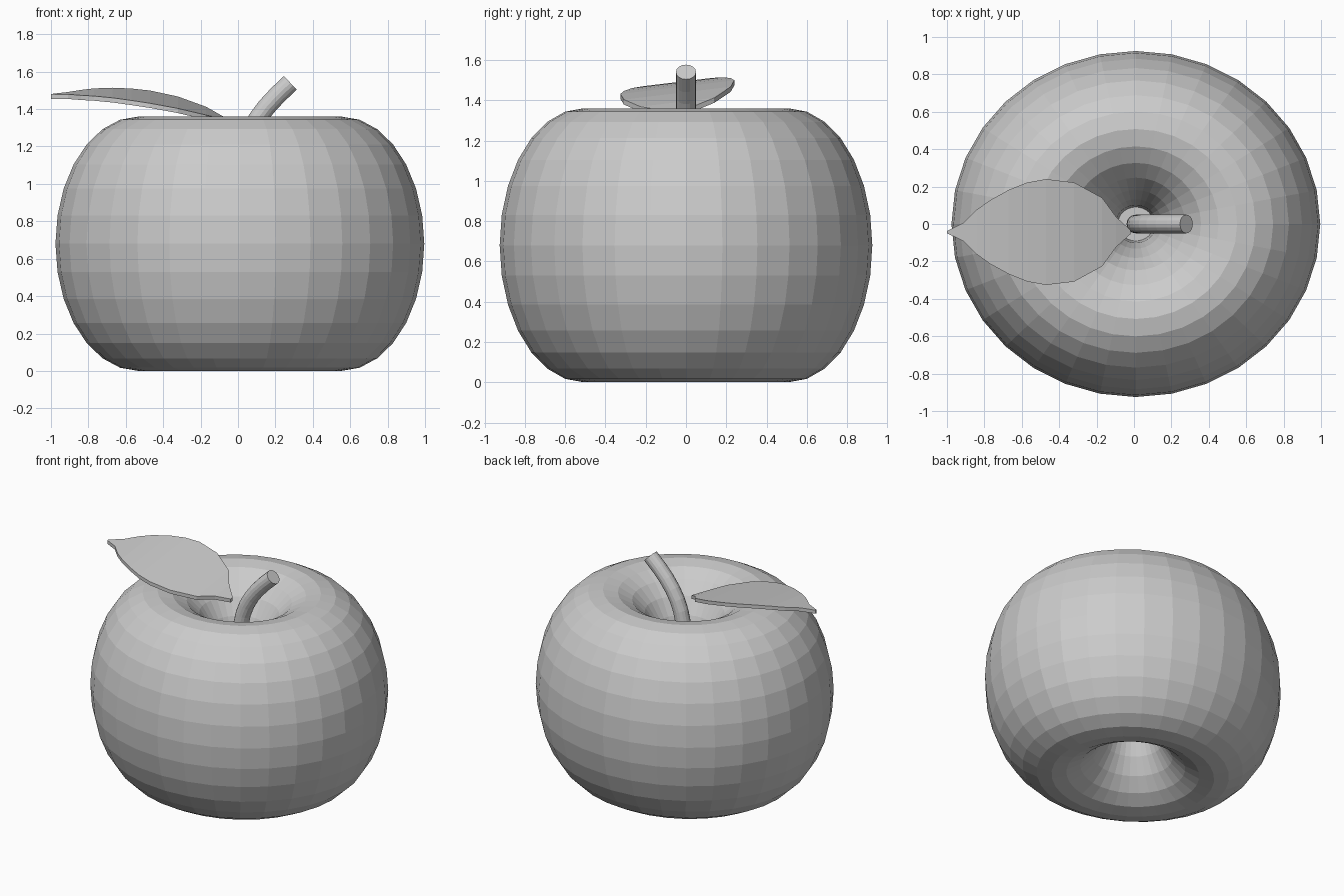
import bpy, bmesh, math
from mathutils import Vector

if "Cube" in bpy.data.objects:
    bpy.data.objects.remove(bpy.data.objects["Cube"])


def finish(name, bm):
    bmesh.ops.recalc_face_normals(bm, faces=bm.faces)
    mesh = bpy.data.meshes.new(name)
    bm.to_mesh(mesh)
    bm.free()
    ob = bpy.data.objects.new(name, mesh)
    bpy.context.collection.objects.link(ob)
    return ob


def bridge(bm, a, b, closed=True):
    n = len(a)
    for i in range(n if closed else n - 1):
        j = (i + 1) % n
        bm.faces.new((a[i], a[j], b[j], b[i]))


# Fruit body: flattened ring shape whose narrow core is closed by a floor
SIDES, RINGS = 32, 28
bm = bmesh.new()
rings = []
for k in range(RINGS):
    t = 2 * math.pi * k / RINGS
    r, z = 0.549 + 0.451 * math.cos(t), 0.68 + 0.68 * math.sin(t)
    ring = []
    for i in range(SIDES):
        a = 2 * math.pi * i / SIDES
        ring.append(bm.verts.new((0.01 + 0.986 * r * math.cos(a),
                                  0.925 * r * math.sin(a), z)))
    rings.append(ring)
half = RINGS // 2
for k in range(RINGS):
    bridge(bm, rings[k], rings[(k + 1) % RINGS])
bm.faces.new(rings[half])
finish("apple_body", bm)

# Stem: round tube swept along a bend in the xz plane
p0, p1, p2, p3 = (Vector(p) for p in
                  ((0.01, 0, 0.95), (0.01, 0, 1.24), (0.08, 0, 1.36), (0.28, 0, 1.54)))
path = [Vector((0.01, 0, 0.68))]
for s in range(9):
    t = s / 8
    path.append(p0 * (1 - t) ** 3 + p1 * 3 * t * (1 - t) ** 2
                + p2 * 3 * t * t * (1 - t) + p3 * t ** 3)
bm = bmesh.new()
tube = []
for i, p in enumerate(path):
    d = (path[min(i + 1, len(path) - 1)] - path[max(i - 1, 0)]).normalized()
    side = Vector((d.z, 0, -d.x))
    tube.append([bm.verts.new(p + 0.05 * (side * math.cos(a) + Vector((0, 1, 0)) * math.sin(a)))
                 for a in (2 * math.pi * k / 16 for k in range(16))])
for a, b in zip(tube, tube[1:]):
    bridge(bm, a, b)
bm.faces.new(tube[0])
bm.faces.new(tube[-1])
finish("stem", bm)

# Leaf: tilted arched blade; each station is x, half width, top height
stations = [(-1.0, 0.006, 1.48), (-0.91, 0.05, 1.485), (-0.84, 0.12, 1.488),
            (-0.77, 0.17, 1.49), (-0.67, 0.225, 1.487), (-0.57, 0.265, 1.478),
            (-0.47, 0.283, 1.465), (-0.32, 0.265, 1.435), (-0.17, 0.183, 1.39),
            (-0.095, 0.08, 1.36), (-0.02, 0.012, 1.325)]
bm = bmesh.new()
strips = []
for x, w, z in stations:
    top = [bm.verts.new((x, -0.043 + s * w, z + 0.12 * s * w)) for s in (-1, 1)]
    low = [bm.verts.new((x, -0.043 + s * w, z + 0.12 * s * w - 0.025)) for s in (1, -1)]
    strips.append(top + low)
for a, b in zip(strips, strips[1:]):
    bridge(bm, a, b)
bm.faces.new(strips[0])
bm.faces.new(strips[-1])
finish("leaf", bm)
